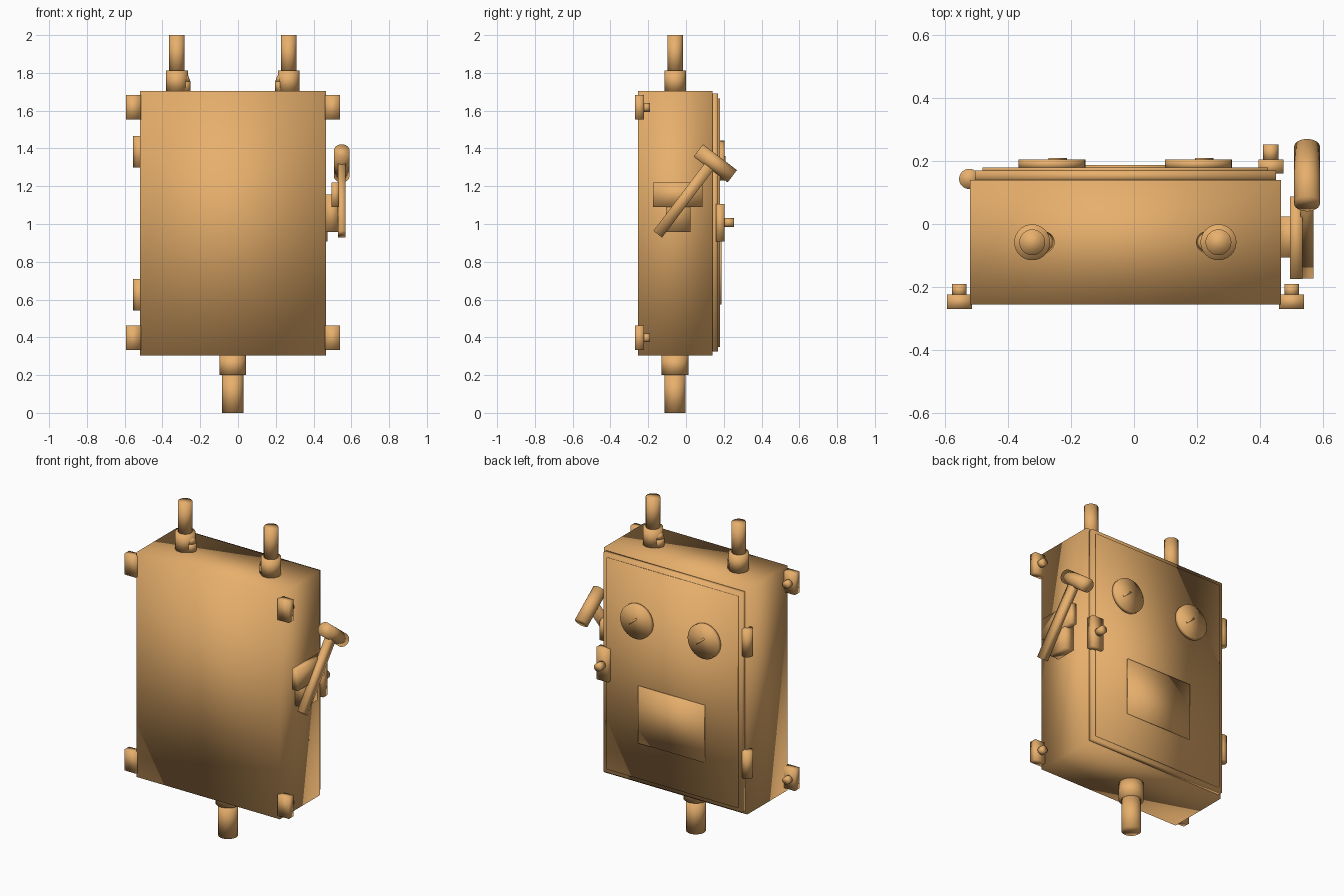
import bpy
import math
from mathutils import Vector

if "Cube" in bpy.data.objects:
    bpy.data.objects.remove(bpy.data.objects["Cube"])

# Warm tan paint used on every part
paint = bpy.data.materials.new("tan_paint")
paint.diffuse_color = (0.8, 0.43, 0.15, 1)
paint.use_nodes = True
paint.node_tree.nodes["Principled BSDF"].inputs["Base Color"].default_value = paint.diffuse_color


def finish(name):
    """Name the new part, paint it and give it soft shading all over."""
    ob = bpy.context.object
    ob.name = name
    ob.data.name = name
    ob.data.materials.append(paint)
    bpy.ops.object.shade_smooth()
    return ob


def box(name, x, y, z, rot=(0, 0, 0)):
    """Box given by its (min, max) range on each axis."""
    loc = [(r[0] + r[1]) / 2 for r in (x, y, z)]
    bpy.ops.mesh.primitive_cube_add(size=1, location=loc, rotation=rot)
    ob = bpy.context.object
    ob.scale = [r[1] - r[0] for r in (x, y, z)]
    bpy.ops.object.transform_apply(location=False, rotation=False, scale=True)
    return finish(name)


def rod(name, start, end, r, r_end=None, sides=32):
    """Cylinder or cone running from start to end."""
    a, b = Vector(start), Vector(end)
    bpy.ops.mesh.primitive_cone_add(
        vertices=sides, radius1=r, radius2=r if r_end is None else r_end,
        depth=(b - a).length, location=(a + b) / 2,
        rotation=(b - a).to_track_quat('Z', 'Y').to_euler())
    return finish(name)


# Cabinet, door and raised door panel
box("cabinet", (-0.52, 0.467), (-0.255, 0.14), (0.305, 1.705))
box("door", (-0.505, 0.45), (0.135, 0.17), (0.325, 1.69))
box("door_panel", (-0.48, 0.425), (0.165, 0.179), (0.35, 1.665))
box("data_plate", (-0.255, 0.2), (0.175, 0.187), (0.575, 0.93))

# Round gauges with needles
for side, x in (("left", -0.26), ("right", 0.205)):
    z = 1.335
    rod(f"gauge_{side}", (x, 0.175, z), (x, 0.204, z), 0.106)
    box(f"gauge_needle_{side}", (x - 0.016, x + 0.052), (0.2, 0.209),
        (z - 0.005, z + 0.005), rot=(0, math.radians(40), 0))

# Hinges on the left edge of the door
for level, z in (("lower", 0.625), ("upper", 1.383)):
    rod(f"hinge_{level}", (-0.523, 0.143, z - 0.083), (-0.523, 0.143, z + 0.083), 0.032)

# Door latch and its knob
box("latch", (0.395, 0.475), (0.16, 0.204), (0.907, 1.107))
rod("latch_knob", (0.434, 0.2, 1.007), (0.434, 0.253, 1.007), 0.024)

# Wall mounting lugs with bolts at the four corners
for side, x in (("left", -0.554), ("right", 0.5)):
    for level, z in (("lower", 0.397), ("upper", 1.617)):
        box(f"lug_{level}_{side}", (x - 0.04, x + 0.04), (-0.27, -0.223),
            (z - 0.065, z + 0.065))
        rod(f"bolt_{level}_{side}", (x, -0.23, z), (x, -0.19, z), 0.023)

# Top conduits with collars and side clamps
for side, x, d in (("left", -0.323, 1), ("right", 0.268, -1)):
    y = -0.058
    rod(f"conduit_{side}", (x, y, 1.8), (x, y, 2.0), 0.041)
    rod(f"collar_{side}", (x, y, 1.7), (x, y, 1.812), 0.057)
    cx = x + d * 0.036
    rod(f"clamp_{side}", (cx, y, 1.7), (cx, y, 1.755), 0.035)
    rod(f"clamp_tip_{side}", (cx, y, 1.755), (cx, y, 1.785), 0.035, 0.024)

# Bottom conduit
rod("bottom_conduit", (-0.028, -0.058, 0), (-0.028, -0.058, 0.21), 0.056)
rod("bottom_collar", (-0.028, -0.058, 0.2), (-0.028, -0.058, 0.31), 0.071)

# Switch bracket on the right side
box("switch_block", (0.46, 0.53), (-0.107, 0.024), (0.957, 1.157))
box("switch_plate", (0.495, 0.535), (-0.175, 0.087), (1.09, 1.22))

# Tilted switch lever with a cross grip
tilt = math.radians(37.2)
along = Vector((0, math.sin(tilt), math.cos(tilt)))
across = Vector((0, math.cos(tilt), -math.sin(tilt)))
grip = Vector((0.549, 0.155, 1.321))
mid = grip - along * 0.244 - across * 0.016
box("lever_arm", (mid.x - 0.02, mid.x + 0.02), (mid.y - 0.029, mid.y + 0.029),
    (mid.z - 0.239, mid.z + 0.239), rot=(-tilt, 0, 0))
rod("lever_grip", grip - across * 0.113, grip + across * 0.113, 0.041)
